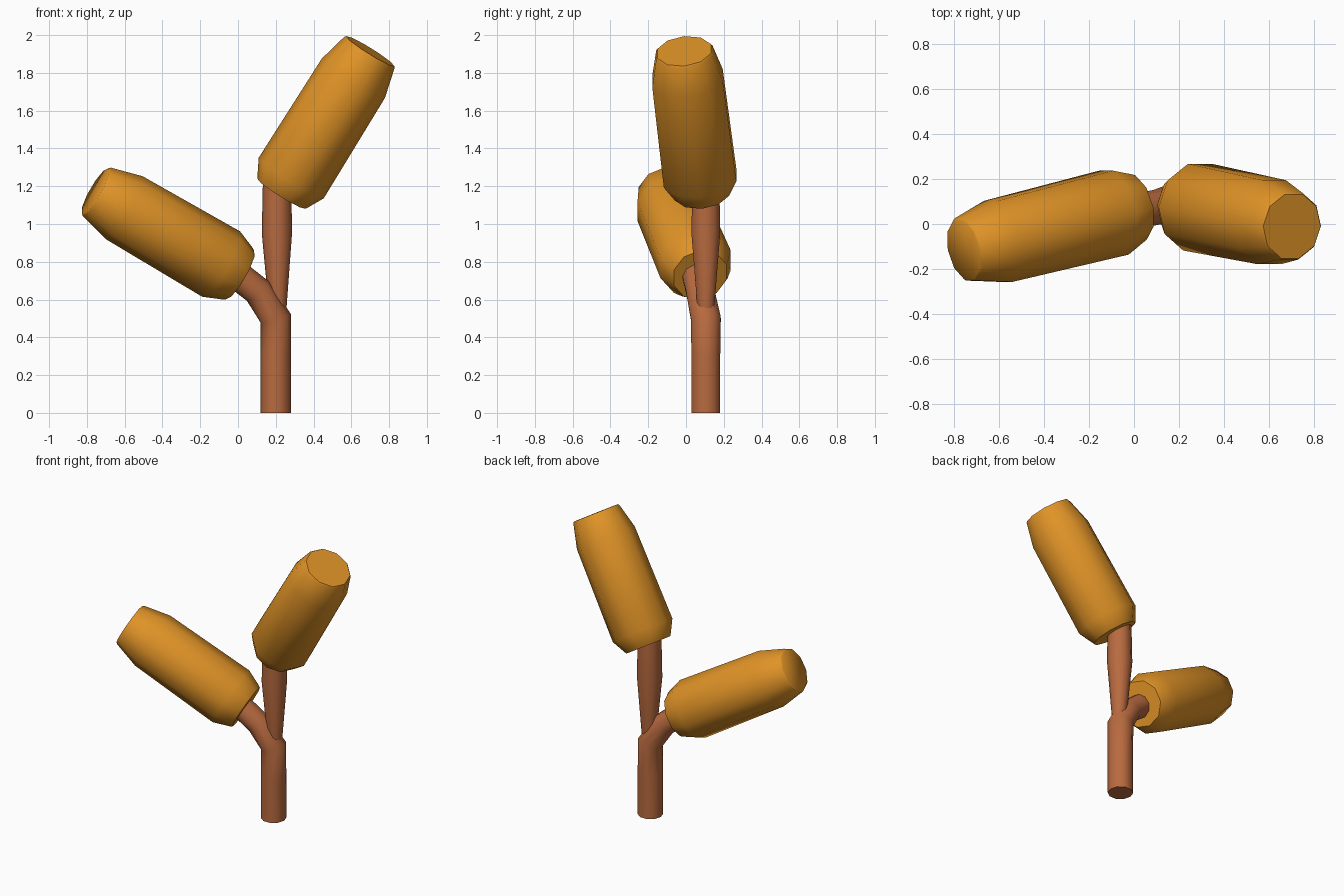
import bpy, bmesh, math
from mathutils import Vector

if "Cube" in bpy.data.objects:
    bpy.data.objects.remove(bpy.data.objects["Cube"])

SIDES = 10


def material(name, rgb):
    m = bpy.data.materials.new(name)
    m.diffuse_color = (*rgb, 1)
    m.use_nodes = True
    m.node_tree.nodes["Principled BSDF"].inputs["Base Color"].default_value = m.diffuse_color
    return m


bark = material("brown bark", (0.48, 0.145, 0.05))
foliage = material("orange foliage", (0.74, 0.29, 0.02))


def tube(name, rings, mat):
    """Capped tube through (point, radius) rings, mitred at bends."""
    pts = [Vector(p) for p, r in rings]
    bm = bmesh.new()
    loops = []
    side = None
    for i, (p, r) in enumerate(rings):
        before = (pts[i] - pts[i - 1]).normalized() if i else Vector()
        after = (pts[i + 1] - pts[i]).normalized() if i < len(pts) - 1 else Vector()
        axis = (before + after).normalized()
        side = side or axis.cross(Vector((0, 1, 0)))
        u = (side - axis * side.dot(axis)).normalized()
        v = axis.cross(u)
        side = u
        loops.append([bm.verts.new(pts[i] + r * (u * math.cos(a) + v * math.sin(a)))
                      for a in (math.tau * k / SIDES for k in range(SIDES))])
    for a, b in zip(loops, loops[1:]):
        for k in range(SIDES):
            n = (k + 1) % SIDES
            bm.faces.new((a[k], a[n], b[n], b[k]))
    bm.faces.new(loops[0][::-1])
    bm.faces.new(loops[-1])
    bmesh.ops.recalc_face_normals(bm, faces=bm.faces[:])
    mesh = bpy.data.meshes.new(name)
    bm.to_mesh(mesh)
    bm.free()
    mesh.materials.append(mat)
    ob = bpy.data.objects.new(name, mesh)
    bpy.context.collection.objects.link(ob)
    bpy.ops.object.select_all(action='DESELECT')
    ob.select_set(True)
    bpy.context.view_layer.objects.active = ob
    bpy.ops.object.shade_smooth_by_angle(angle=math.radians(50))
    return ob


def crown(name, bottom, top, profile):
    """Barrel of foliage; profile is (fraction along axis, radius)."""
    a, b = Vector(bottom), Vector(top)
    return tube(name, [(a.lerp(b, t), r) for t, r in profile], foliage)


# trunk bending into the left branch
tube("trunk_and_left_branch", [((0.2, 0.105, 0), 0.08), ((0.2, 0.105, 0.3), 0.08),
                               ((0.2, 0.105, 0.5), 0.083), ((0.105, 0.075, 0.645), 0.078),
                               ((-0.03, 0.05, 0.75), 0.078)], bark)

# upright branch, thin where it leaves the trunk
tube("upper_branch", [((0.21, 0.105, 0.48), 0.038), ((0.21, 0.105, 0.57), 0.048),
                      ((0.206, 0.105, 0.95), 0.08), ((0.207, 0.105, 1.24), 0.075)], bark)

# foliage
crown("left_crown", (0.01, 0.075, 0.73), (-0.755, -0.115, 1.175),
      [(0, 0.15), (0.015, 0.158), (0.13, 0.2), (0.8, 0.193), (0.99, 0.148), (1, 0.14)])
crown("upper_crown", (0.23, 0.085, 1.16), (0.70, -0.01, 1.915),
      [(0, 0.15), (0.015, 0.158), (0.11, 0.203), (0.81, 0.197), (0.99, 0.157), (1, 0.15)])
